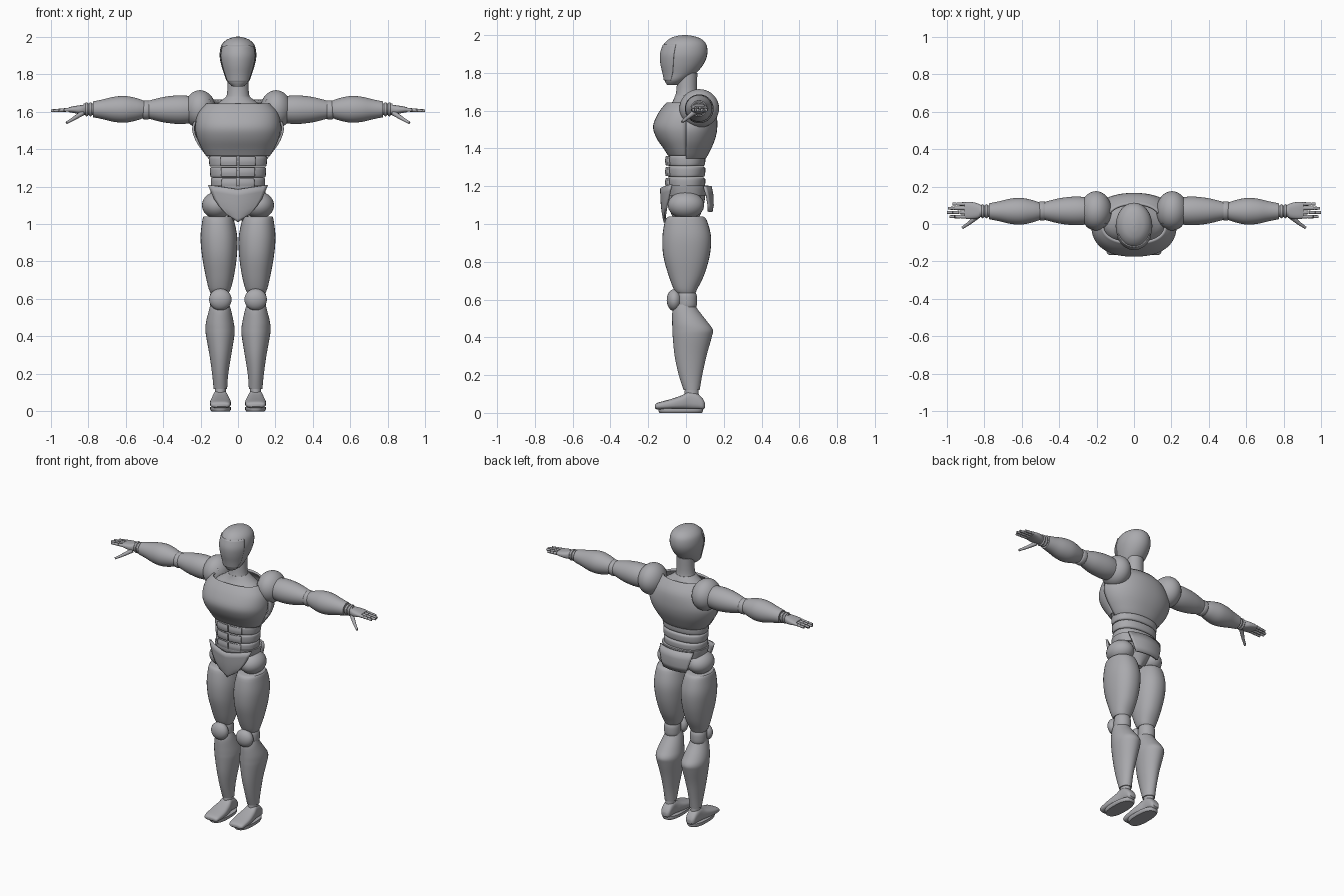
import bpy
import bmesh
from math import sin, cos, pi, radians, copysign
from mathutils import Matrix, Vector

cube = bpy.data.objects.get("Cube")
if cube:
    bpy.data.objects.remove(cube)

grey = bpy.data.materials.new("satin grey")
grey.use_nodes = True
grey.diffuse_color = (0.4, 0.4, 0.42, 1)
grey.node_tree.nodes["Principled BSDF"].inputs["Base Color"].default_value = (0.4, 0.4, 0.42, 1)


def finish(bm, name, thick=0, side=1):
    """Turn a bmesh into a smooth shaded object, mirrored when side is -1."""
    bmesh.ops.scale(bm, vec=(side, 1, 1), verts=bm.verts)
    bmesh.ops.recalc_face_normals(bm, faces=bm.faces)
    for f in bm.faces:
        f.smooth = True
    mesh = bpy.data.meshes.new(name)
    bm.to_mesh(mesh)
    bm.free()
    mesh.set_sharp_from_angle(angle=radians(38))
    mesh.materials.append(grey)
    obj = bpy.data.objects.new(name, mesh)
    bpy.context.collection.objects.link(obj)
    if thick:
        mod = obj.modifiers.new("thickness", "SOLIDIFY")
        mod.thickness = thick
        mod.offset = 0
    return obj


def spline(rings, steps):
    """Catmull-Rom interpolation between cross-sections."""
    out = []
    last = len(rings) - 1
    for i in range(last):
        a, b, c, d = (rings[max(0, min(last, k))] for k in range(i - 1, i + 3))
        for j in range(steps):
            t = j / steps
            out.append([q + t * (r - p) / 2 + t * t * (2 * p - 5 * q + 4 * r - s) / 2
                        + t ** 3 * (3 * q - p - 3 * r + s) / 2
                        for p, q, r, s in zip(a, b, c, d)])
    return out + [rings[-1]]


def loft(name, rings, axis="z", power=2, arc=None, thick=0, side=1, steps=4, segs=32):
    """Skin cross-sections given as (position, low, high, low, high) extents."""
    bm = bmesh.new()
    a0, a1 = arc or (0, 360)
    count = segs if arc is None else segs + 1
    rows = []
    for t, u0, u1, v0, v1 in spline(rings, steps):
        row = []
        for k in range(count):
            ang = radians(a0 + (a1 - a0) * k / segs)
            cu, cv = cos(ang), sin(ang)
            u = (u0 + u1) / 2 + (u1 - u0) / 2 * copysign(abs(cu) ** (2 / power), cu)
            v = (v0 + v1) / 2 + (v1 - v0) / 2 * copysign(abs(cv) ** (2 / power), cv)
            co = {"z": (u, v, t), "x": (t, u, v), "y": (u, t, v)}[axis]
            row.append(bm.verts.new(co))
        rows.append(row)
    for lo, hi in zip(rows, rows[1:]):
        for k in range(segs):
            n = (k + 1) % count
            bm.faces.new((lo[k], lo[n], hi[n], hi[k]))
    if arc is None:
        bm.faces.new(rows[0])
        bm.faces.new(rows[-1])
    return finish(bm, name, thick, side)


def wide(rings):
    """Symmetric sections: (z, half width, front, back)."""
    return [(z, -x, x, f, b) for z, x, f, b in rings]


def tube(rings, y, z):
    """Round sections along an arm: (x, radius)."""
    return [(x, y - r, y + r, z - r, z + r) for x, r in rings]


def ball(name, centre, radii, side=1):
    bm = bmesh.new()
    mat = Matrix.Translation(centre) @ Matrix.Diagonal((*radii, 1))
    bmesh.ops.create_uvsphere(bm, u_segments=32, v_segments=20, radius=1, matrix=mat)
    return finish(bm, name, 0, side)


def rod(name, p, q, r0, r1, side=1):
    p, q = Vector(p), Vector(q)
    bm = bmesh.new()
    turn = (q - p).to_track_quat("Z", "Y").to_matrix().to_4x4()
    bmesh.ops.create_cone(bm, cap_ends=True, segments=12, radius1=r0, radius2=r1,
                          depth=(q - p).length, matrix=Matrix.Translation((p + q) / 2) @ turn)
    return finish(bm, name, 0, side)


def plate(name, rows, bend, rise, thick):
    """Curved plate from (z, half width, y) rows; rise lifts its outer corners."""
    bm = bmesh.new()
    n = 16
    grid = []
    for z, w, y in rows:
        us = [2 * k / n - 1 for k in range(n + 1)]
        grid.append([bm.verts.new((w * u, y + bend * (w * u) ** 2, z + rise * abs(u))) for u in us])
    for lo, hi in zip(grid, grid[1:]):
        for k in range(n):
            bm.faces.new((lo[k], lo[k + 1], hi[k + 1], hi[k]))
    return finish(bm, name, thick)


# Head, face mask and neck
skull = [(1.735, .03, -.1, -.035), (1.76, .058, -.113, 0), (1.8, .074, -.121, .055),
         (1.85, .09, -.132, .095), (1.9, .098, -.134, .113), (1.95, .09, -.118, .108),
         (1.98, .065, -.088, .08), (1.995, .03, -.05, .038), (2, .004, -.012, 0)]
loft("head", wide(skull), steps=5)
loft("face_mask", wide(skull[1:6]), arc=(205, 335), thick=.008)
loft("neck", wide([(1.64, .075, -.07, .075), (1.7, .058, -.052, .06), (1.8, .055, -.045, .06)]))

# Chest core with front and back shells
loft("chest_core", wide([(1.34, .13, -.08, .09), (1.42, .165, -.1, .115), (1.52, .19, -.13, .135),
                         (1.6, .165, -.1, .11), (1.65, .1, -.07, .085), (1.68, .062, -.058, .065)]))
front = [(1.365, .165, .09), (1.4, .185, .112), (1.46, .212, .152), (1.52, .222, .168),
         (1.59, .208, .138), (1.64, .165, .098)]
back = [(1.35, .15, .1), (1.38, .175, .117), (1.45, .222, .148), (1.52, .238, .16),
        (1.6, .2, .15), (1.66, .15, .105)]
loft("chest_front", wide([(z, x, -y, y) for z, x, y in front]), power=2.4, arc=(180, 360), thick=.012)
loft("chest_back", wide([(z, x, -y, y) for z, x, y in back]), power=2.2, arc=(0, 180), thick=.012)

# Segmented waist with raised abdominal blocks
for i in range(3):
    z, w = 1.19 + .058 * i, .143 + .005 * i
    band = [(z, w - .006, -.09, .09), (z + .01, w, -.098, .1), (z + .047, w + .002, -.1, .102),
            (z + .057, w - .006, -.09, .09)]
    loft(f"waist_band_{i}", wide(band), power=2.3)
    block = [(z + .006, w, -.102, .1), (z + .029, w + .003, -.106, .1), (z + .052, w, -.102, .1)]
    for label, a in (("left", 271), ("right", 237)):
        loft(f"ab_block_{label}_{i}", wide(block), power=2.3, arc=(a, a + 32), thick=.01, segs=12)

# Pelvis, belt and hip plates
loft("pelvis", wide([(1.02, .035, -.06, .06), (1.07, .08, -.085, .085), (1.13, .125, -.1, .1),
                     (1.2, .14, -.1, .105)]))
loft("belt", wide([(1.15, .142, -.1, .11), (1.19, .15, -.108, .118), (1.205, .152, -.108, .118)]), power=2.3)
plate("front_hip_plate", [(1.01, .025, -.112), (1.03, .06, -.117), (1.07, .098, -.124),
                          (1.11, .125, -.128), (1.15, .143, -.13), (1.185, .157, -.131)], 2.2, .024, .012)
plate("back_hip_plate", [(1.065, .085, .135), (1.1, .1, .141), (1.15, .115, .14), (1.2, .125, .13)], -2.2, 0, .012)

for side, word in ((1, "left"), (-1, "right")):
    def part(name, rings, **kw):
        loft(f"{word}_{name}", rings, side=side, **kw)

    # Leg
    ball(f"{word}_hip", (.112, 0, 1.1), (.08, .096, .072), side)
    part("thigh", [(1.04, .036, .183, -.09, .09), (1.02, .022, .19, -.11, .11),
                   (.93, .004, .2, -.125, .133), (.83, .006, .192, -.12, .125),
                   (.73, .02, .174, -.093, .096), (.66, .037, .158, -.067, .062),
                   (.635, .048, .148, -.052, .05)], power=2.2)
    part("knee_joint", [(.555, .05, .145, -.045, .052), (.575, .046, .15, -.05, .058),
                        (.615, .046, .15, -.05, .058), (.635, .05, .145, -.045, .052)])
    ball(f"{word}_kneecap", (.094, -.062, .597), (.06, .04, .058), side)
    part("shin", [(.575, .048, .146, -.06, .045), (.54, .037, .155, -.072, .068),
                  (.48, .024, .17, -.073, .115), (.44, .018, .174, -.072, .142),
                  (.4, .02, .17, -.07, .136), (.3, .036, .152, -.06, .108),
                  (.2, .052, .138, -.038, .086), (.12, .058, .13, -.012, .072)])
    part("ankle", [(.09, .064, .124, -.008, .068), (.13, .064, .124, -.006, .066)])

    # Foot
    part("foot", [(-.165, .056, .13, .026, .042), (-.15, .042, .146, .018, .054),
                  (-.08, .038, .149, .018, .073), (-.02, .046, .141, .018, .094),
                  (.02, .056, .133, .018, .115), (.06, .058, .13, .018, .103),
                  (.088, .062, .125, .018, .076), (.1, .074, .113, .026, .054)],
         axis="y", power=2.8)
    part("sole", [(0, .044, .142, -.14, .085), (.01, .038, .148, -.145, .09),
                  (.024, .038, .148, -.145, .09)], power=2.5)

    # Arm
    ball(f"{word}_shoulder", (.203, .07, 1.612), (.084, .105, .102), side)
    part("upper_arm", tube([(.24, .07), (.29, .076), (.34, .075), (.4, .067), (.45, .055),
                            (.482, .046)], .07, 1.61), axis="x")
    part("elbow", tube([(.47, .04), (.478, .05), (.502, .05), (.51, .04)], .07, 1.608), axis="x")
    part("forearm", tube([(.5, .045), (.54, .059), (.6, .071), (.66, .067), (.72, .053),
                          (.775, .042)], .068, 1.612), axis="x")
    part("wrist", tube([(.77, .03), (.825, .03)], .068, 1.612), axis="x")
    for i in range(2):
        x = .78 + .02 * i
        part(f"wrist_ring_{i}", tube([(x, .033), (x + .005, .037), (x + .01, .037), (x + .015, .033)],
                                     .068, 1.612), axis="x")

    # Hand with jointed fingers
    part("palm", [(.81, .042, .098, 1.586, 1.638), (.84, .028, .112, 1.586, 1.634),
                  (.88, .026, .118, 1.593, 1.628), (.905, .03, .115, 1.597, 1.622)],
         axis="x", power=2.6)
    for f, reach in enumerate((.085, .1, .095, .07)):
        y = .039 + .0225 * f
        for k in range(3):
            a, b = (.9 + reach * (k + e) / 3 for e in (0, .94))
            r = .0105 - .001 * k
            rod(f"{word}_finger_{f}_{k}", (a, y, 1.61 - .002 * k), (b, y, 1.608 - .002 * k), r, r * .88, side)
    rod(f"{word}_thumb_base", (.83, .045, 1.592), (.875, .008, 1.563), .014, .01, side)
    rod(f"{word}_thumb_tip", (.873, .009, 1.564), (.915, -.02, 1.54), .01, .007, side)
